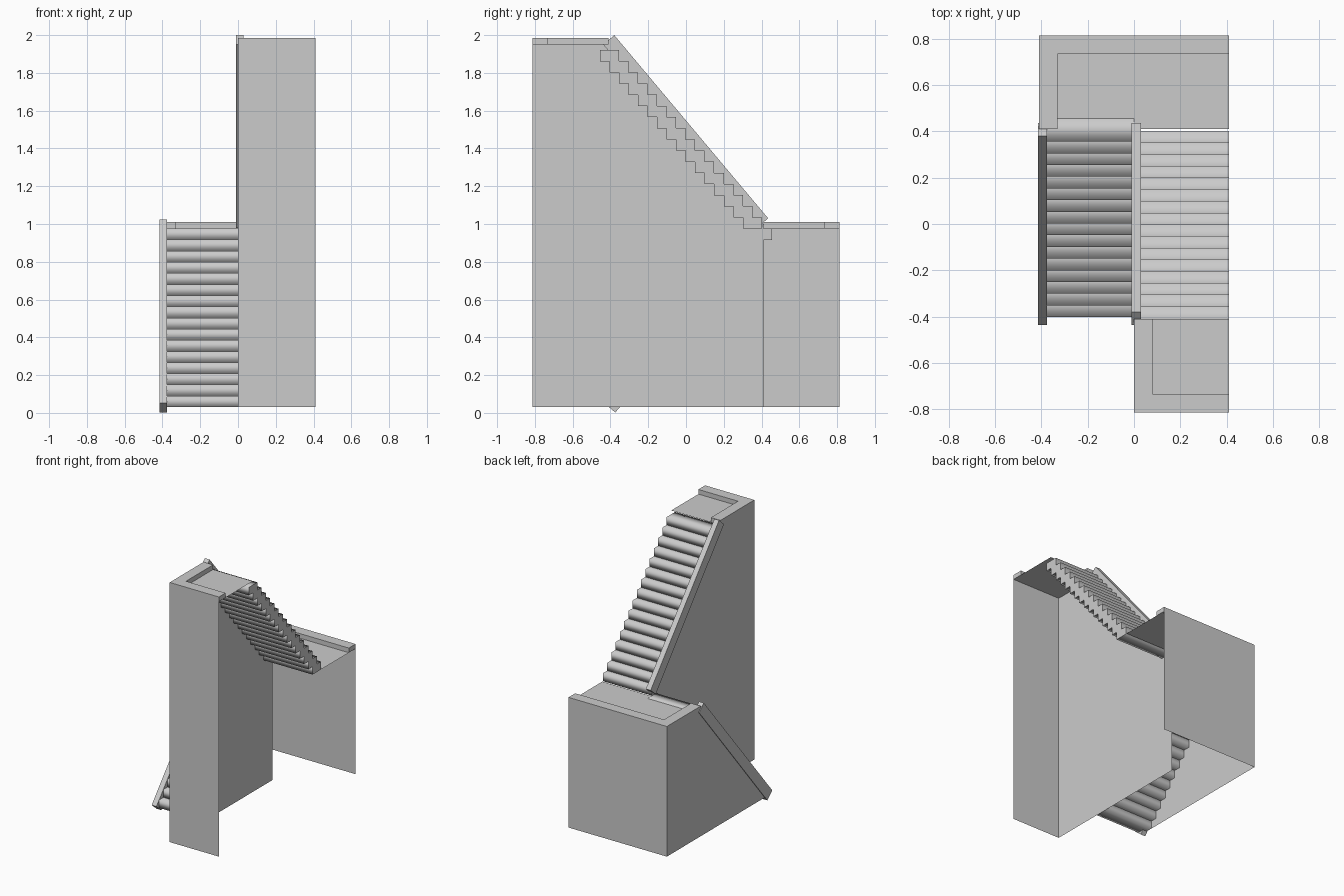
import bpy
import bmesh
from mathutils import Vector

cube = bpy.data.objects.get("Cube")
if cube:
    bpy.data.objects.remove(cube, do_unlink=True)

# Main dimensions
HALF = 0.41            # half the width, also the flight width
DEPTH = 0.813          # half the overall depth
EDGE = 0.41            # where landings meet the flights
BASE, MID, TOP = 0.03, 0.975, 1.95
CURB_W, CURB_H = 0.08, 0.035
STEPS = 16
TREAD = 0.0505
RISE = (MID - BASE) / STEPS

gray = bpy.data.materials.new("plain_gray")
gray.use_nodes = True
color = (0.6, 0.6, 0.6, 1.0)
gray.diffuse_color = color
gray.node_tree.nodes["Principled BSDF"].inputs["Base Color"].default_value = color


def finish(name, bm):
    mesh = bpy.data.meshes.new(name)
    bm.to_mesh(mesh)
    bm.free()
    mesh.materials.append(gray)
    obj = bpy.data.objects.new(name, mesh)
    bpy.context.collection.objects.link(obj)
    return obj


def sheet(name, points):
    """One flat face."""
    bm = bmesh.new()
    bm.faces.new([bm.verts.new(p) for p in points])
    return finish(name, bm)


def add_prism(bm, points, offset, smooth=False):
    """Closed prism; smooth prisms keep crisp end caps."""
    a = [bm.verts.new(p) for p in points]
    b = [bm.verts.new(Vector(p) + Vector(offset)) for p in points]
    caps = [bm.faces.new(a), bm.faces.new(b[::-1])]
    sides = []
    for i in range(len(a)):
        j = (i + 1) % len(a)
        sides.append(bm.faces.new((a[j], a[i], b[i], b[j])))
    bmesh.ops.recalc_face_normals(bm, faces=caps + sides)
    for f in sides:
        f.smooth = smooth
    for f in caps:
        for e in f.edges:
            e.smooth = False


def prism(name, points, offset):
    bm = bmesh.new()
    add_prism(bm, points, offset)
    return finish(name, bm)


def flight(name, x, base, way):
    """Overlapping step blocks climbing toward way * y."""
    bm = bmesh.new()
    for i in range(STEPS):
        front = -0.402 + i * TREAD
        back = front + 2 * TREAD
        z0 = base + i * RISE
        z1 = z0 + RISE + 0.001
        profile = [(front, z0), (back, z0), (back, z1), (front, z1)]
        add_prism(bm, [(x, way * y, z) for y, z in profile], (HALF, 0, 0), True)
    return finish(name, bm)


def rail(name, x, drop, way):
    """Sloping capping beam on the flight wall."""
    corners = [(-0.38, 2.0), (0.435, 1.03), (0.374, 0.979), (-0.437, 1.949)]
    prism(name, [(x, way * y, z - drop) for y, z in corners], (0.04, 0, 0))


def landing(name, x0, z, way):
    """Floor with an L-shaped curb along its outer side and end."""
    edge, end = way * EDGE, way * DEPTH
    inner = end - way * CURB_W
    sheet(name + "_floor", [(x0, edge, z), (HALF, edge, z), (HALF, end, z), (x0, end, z)])
    outline = [(x0, edge), (x0, end), (HALF, end), (HALF, inner),
               (x0 + CURB_W, inner), (x0 + CURB_W, edge)]
    prism(name + "_curb", [(x, y, z) for x, y in outline], (0, 0, CURB_H))


def end_wall(name, x0, z, y):
    sheet(name, [(x0, y, BASE), (HALF, y, BASE), (HALF, y, z), (x0, y, z)])


# Stairs and their sloping rails
flight("lower_steps", -HALF, BASE, 1)
flight("upper_steps", 0, MID, -1)
rail("lower_rail", -0.415, 0.977, -1)
rail("upper_rail", -0.01, 0, 1)

# Landings
landing("middle_landing", -HALF, MID, 1)
landing("top_landing", 0, TOP, -1)

# Thin walls
end_wall("front_wall", 0, TOP, -DEPTH)
end_wall("back_wall", -HALF, MID, DEPTH)
sheet("outer_side_wall", [(-HALF, y, z) for y, z in
      [(DEPTH, BASE), (DEPTH, MID), (EDGE, MID + 0.01), (-EDGE + 0.01, BASE)]])
sheet("central_wall", [(0, y, z) for y, z in
      [(EDGE, BASE), (EDGE, MID + 0.01), (-EDGE, TOP + 0.01), (-EDGE, TOP),
       (-DEPTH, TOP), (-DEPTH, BASE)]])
